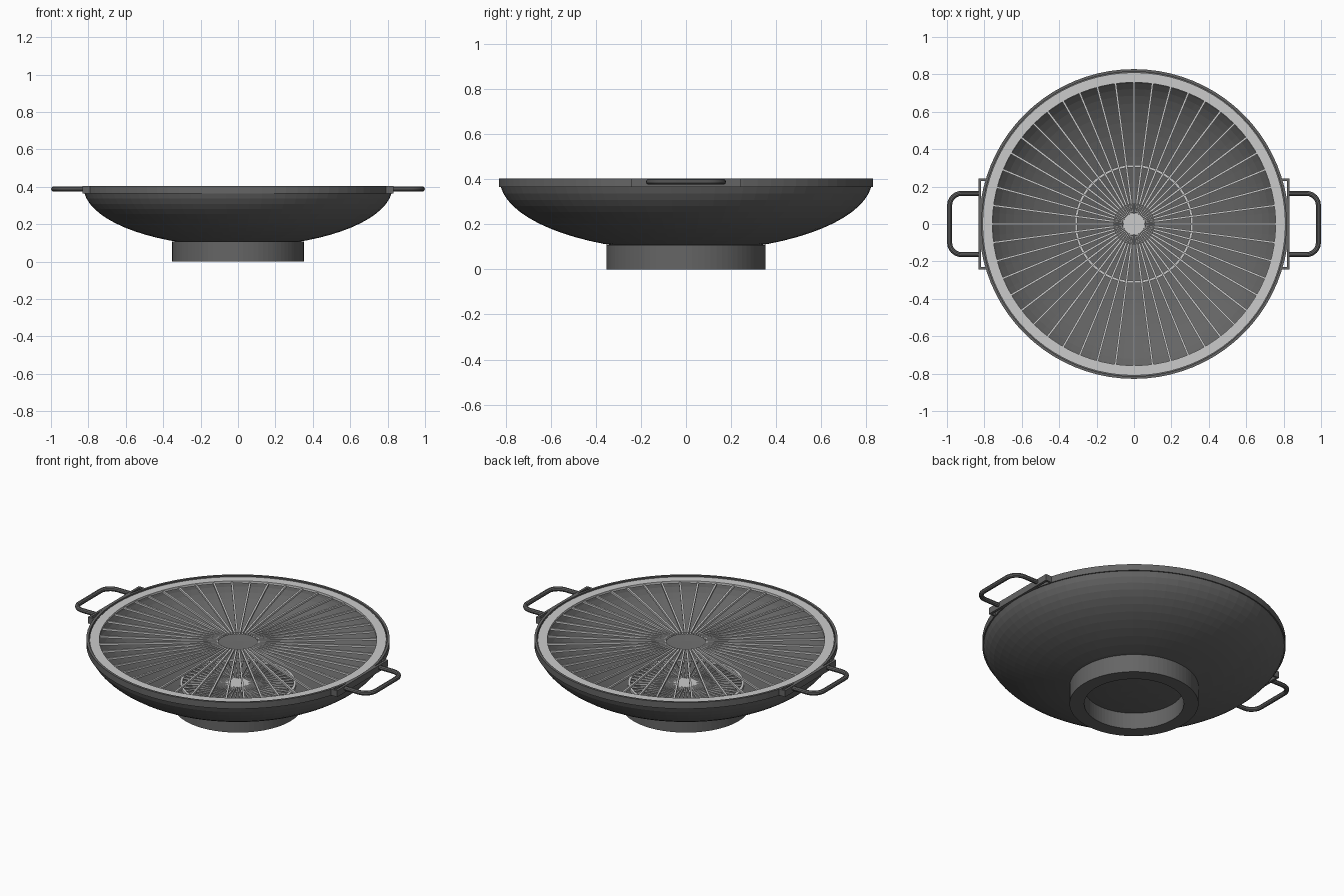
import bpy, bmesh, math
from mathutils import Matrix

if "Cube" in bpy.data.objects:
    bpy.data.objects.remove(bpy.data.objects["Cube"])

SEG = 80


def material(name, v):
    m = bpy.data.materials.new(name)
    m.diffuse_color = (v, v, v, 1)
    m.use_nodes = True
    m.node_tree.nodes["Principled BSDF"].inputs["Base Color"].default_value = m.diffuse_color
    return m


IRON = material("dark_iron", 0.13)
STEEL = material("light_steel", 0.62)


def make_object(name, bm, mat):
    bmesh.ops.remove_doubles(bm, verts=bm.verts, dist=1e-5)
    bmesh.ops.recalc_face_normals(bm, faces=bm.faces)
    mesh = bpy.data.meshes.new(name)
    bm.to_mesh(mesh)
    bm.free()
    mesh.materials.append(mat)
    obj = bpy.data.objects.new(name, mesh)
    bpy.context.collection.objects.link(obj)
    return obj


def lathe(name, profile, mat, closed=True):
    """Spin an (r, z) profile around the z axis."""
    bm = bmesh.new()
    vs = [bm.verts.new((r, 0, z)) for r, z in profile]
    pairs = list(zip(vs, vs[1:])) + ([(vs[-1], vs[0])] if closed else [])
    edges = [bm.edges.new(p) for p in pairs]
    bmesh.ops.spin(bm, geom=vs + edges, cent=(0, 0, 0), axis=(0, 0, 1),
                   angle=math.tau, steps=SEG, use_merge=False)
    return make_object(name, bm, mat)


def add_box(bm, center, size, rot=None):
    m = (rot or Matrix()) @ Matrix.Translation(center) @ Matrix.Diagonal((*size, 1))
    bmesh.ops.create_cube(bm, size=1, matrix=m)


def spokes(name, r0, r1, z, width, height, count):
    bm = bmesh.new()
    for i in range(count):
        add_box(bm, ((r0 + r1) / 2, 0, z), (r1 - r0, width, height),
                Matrix.Rotation(math.tau * i / count, 4, 'Z'))
    return make_object(name, bm, STEEL)


def rect(r0, r1, z0, z1):
    return [(r0, z0), (r1, z0), (r1, z1), (r0, z1)]


def smooth(obj):
    bpy.ops.object.select_all(action='DESELECT')
    obj.select_set(True)
    bpy.context.view_layer.objects.active = obj
    bpy.ops.object.shade_smooth_by_angle(angle=math.radians(30))


# bowl: faceted elliptical shell with an upright rim
def arc(a, b, z_end, n=16):
    t_end = math.acos((0.4 - z_end) / b)
    return [(a * math.sin(t), 0.4 - b * math.cos(t))
            for t in (t_end * i / n for i in range(n + 1))]


outer = arc(0.826, 0.32, 0.365)
inner = arc(0.803, 0.302, 0.375)
lathe("bowl", outer + [(0.828, 0.365), (0.828, 0.403), (0.814, 0.403),
                       (0.814, 0.375)] + inner[::-1], IRON, closed=False)

# base ring
lathe("base_ring", rect(0.272, 0.352, 0, 0.108), IRON)

# cooking grate
lathe("grate_ring", rect(0.757, 0.810, 0.383, 0.397), STEEL)
spokes("grate_bars", 0.108, 0.775, 0.384, 0.011, 0.012, 48)

# lower fire grate, its bars meeting at the centre
lathe("fire_grate_ring", rect(0.303, 0.317, 0.125, 0.139), STEEL)
spokes("fire_grate_bars", 0, 0.308, 0.132, 0.007, 0.01, 48)


# side handles: rounded U rod
def handle(name, side):
    c, x1, y1 = 0.065, 0.986, 0.164
    pts = [(0.82, -y1)]
    for cy, start in ((-y1 + c, -90), (y1 - c, 0)):
        for i in range(7):
            a = math.radians(start + 15 * i)
            pts.append((x1 - c + c * math.cos(a), cy + c * math.sin(a)))
    pts.append((0.82, y1))
    curve = bpy.data.curves.new(name + "_path", 'CURVE')
    curve.dimensions = '3D'
    curve.bevel_depth = 0.0135
    curve.bevel_resolution = 3
    curve.use_fill_caps = True
    sp = curve.splines.new('POLY')
    sp.points.add(len(pts) - 1)
    for p, (x, y) in zip(sp.points, pts):
        p.co = (side * x, y, 0.388, 1)
    tmp = bpy.data.objects.new(name + "_tmp", curve)
    bpy.context.collection.objects.link(tmp)
    mesh = bpy.data.meshes.new_from_object(tmp)
    bpy.data.objects.remove(tmp)
    mesh.materials.clear()
    mesh.materials.append(IRON)
    obj = bpy.data.objects.new(name, mesh)
    bpy.context.collection.objects.link(obj)
    smooth(obj)


# bracket plate with end tabs returning to the bowl
def bracket(name, side):
    bm = bmesh.new()
    add_box(bm, (side * 0.824, 0, 0.384), (0.014, 0.486, 0.038))
    for y in (-0.237, 0.237):
        add_box(bm, (side * 0.805, y, 0.384), (0.05, 0.012, 0.038))
    make_object(name, bm, IRON)


for label, s in (("left", -1), ("right", 1)):
    handle(label + "_handle", s)
    bracket(label + "_bracket", s)
